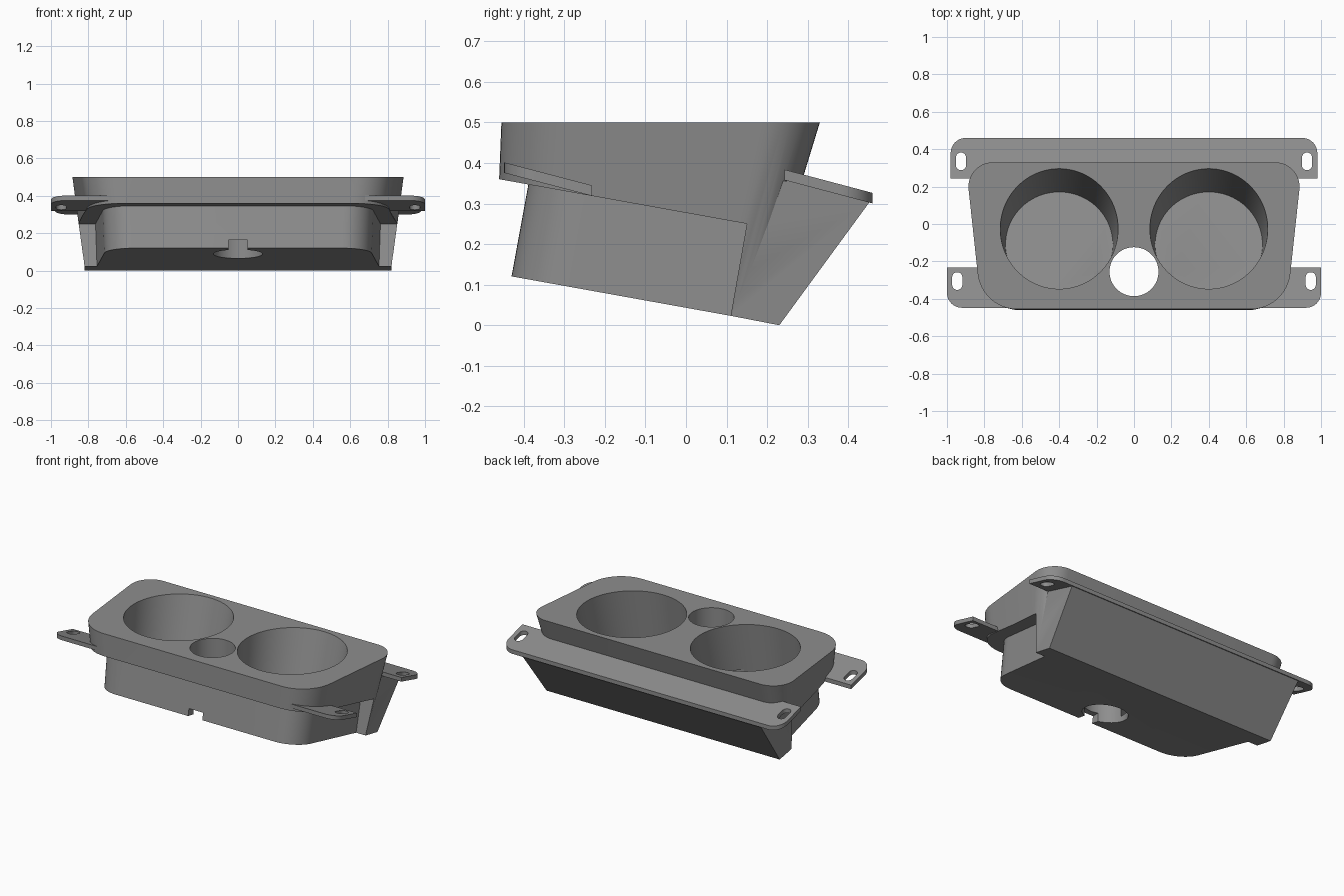
import bpy, bmesh, math
from mathutils import Vector

if "Cube" in bpy.data.objects:
    bpy.data.objects.remove(bpy.data.objects["Cube"])

grey = bpy.data.materials.new("plain grey")
grey.diffuse_color = (0.27, 0.27, 0.27, 1)
grey.use_nodes = True
grey.node_tree.nodes["Principled BSDF"].inputs["Base Color"].default_value = grey.diffuse_color


def fillet(corners, seg=12):
    """Round a polygon given as (x, y, radius) corners."""
    pts = []
    for i, (x, y, r) in enumerate(corners):
        p = Vector((x, y))
        if r == 0:
            pts.append(p)
            continue
        a = (Vector(corners[i - 1][:2]) - p).normalized()
        b = (Vector(corners[(i + 1) % len(corners)][:2]) - p).normalized()
        half = a.angle(b) / 2
        c = p + (a + b).normalized() * (r / math.sin(half))
        t1 = p + a * (r / math.tan(half)) - c
        t2 = p + b * (r / math.tan(half)) - c
        sweep = t1.angle_signed(t2)
        start = math.atan2(t1.y, t1.x)
        for k in range(seg + 1):
            w = start - sweep * k / seg
            pts.append(c + Vector((math.cos(w), math.sin(w))) * r)
    return pts


def loft(name, low, high):
    """Solid between two rings of 3D points."""
    bm = bmesh.new()
    a = [bm.verts.new(p) for p in low]
    b = [bm.verts.new(p) for p in high]
    n = len(a)
    bm.faces.new(a[::-1])
    bm.faces.new(b)
    for i in range(n):
        j = (i + 1) % n
        bm.faces.new((a[i], a[j], b[j], b[i]))
    bmesh.ops.recalc_face_normals(bm, faces=bm.faces)
    me = bpy.data.meshes.new(name)
    bm.to_mesh(me)
    bm.free()
    me.materials.append(grey)
    ob = bpy.data.objects.new(name, me)
    bpy.context.collection.objects.link(ob)
    return ob


def ring(loop, z):
    return [(p.x, p.y, z(p.y)) for p in loop]


def side_prism(name, profile, width):
    """Prism from a (y, z) side profile; width(z) is the half width."""
    return loft(name, [(-width(z), y, z) for y, z in profile],
                [(width(z), y, z) for y, z in profile])


def combine(ob, other, op):
    m = ob.modifiers.new(op, 'BOOLEAN')
    m.object, m.operation, m.solver = other, op, 'EXACT'
    bpy.context.view_layer.objects.active = ob
    bpy.ops.object.modifier_apply(modifier=m.name)
    bpy.data.objects.remove(other)


def trapezoid(back, back_w, back_r, front, front_w, front_r):
    return fillet([(back_w, back, back_r), (-back_w, back, back_r),
                   (-front_w, front, front_r), (front_w, front, front_r)])


def base(y):
    return 0.043 - 0.18 * y


def step(y):
    return 0.277 - 0.18 * y


# Main body, leaning back wall, with the overhanging step cut below
body = loft("holder_body",
            ring(trapezoid(0.18, 0.835, 0.09, -0.47, 0.75, 0.19), base),
            ring(trapezoid(0.33, 0.90, 0.13, -0.455, 0.815, 0.21), lambda y: 0.5))
combine(body, side_prism("step_cutter", [(-0.8, step(-0.8)), (0.15, 0.25), (0.11, 0.023),
                                         (0.10, -0.2), (-0.8, -0.2)], lambda z: 1.2), 'DIFFERENCE')

# Narrower lower tub
tub = loft("lower_tub",
           ring(trapezoid(0.14, 0.757, 0, -0.43, 0.70, 0.16), base),
           ring(trapezoid(0.18, 0.765, 0, -0.385, 0.71, 0.16), lambda y: step(y) + 0.02))
combine(body, tub, 'UNION')

# Rear wedge under the back flange
wedge = side_prism("rear_wedge", [(0.112, base(0.112)), (0.23, 0.0), (0.452, 0.303),
                                  (0.27, 0.355), (0.2, 0.355)], lambda z: 0.82 + 0.06 * z)
combine(body, wedge, 'UNION')

# Tapered, tilted cup wells
for s in (-1, 1):
    top, bottom = Vector((s * 0.4, -0.01, 0.6)), Vector((s * 0.4, -0.11, 0.1))
    bpy.ops.mesh.primitive_cone_add(vertices=96, radius1=0.287, radius2=0.322,
                                    depth=(top - bottom).length, location=(top + bottom) / 2,
                                    rotation=(-math.atan(0.2), 0, 0))
    combine(body, bpy.context.object, 'DIFFERENCE')

# Central through hole
bpy.ops.mesh.primitive_cylinder_add(vertices=64, radius=0.131, depth=2, location=(0, -0.255, 0.3))
combine(body, bpy.context.object, 'DIFFERENCE')


def box_cut(size, loc, turn=0):
    bpy.ops.mesh.primitive_cube_add(size=1, location=loc, rotation=(0, 0, turn))
    bpy.context.object.scale = size
    bpy.ops.object.transform_apply(location=False, rotation=False)
    combine(body, bpy.context.object, 'DIFFERENCE')


# Cable notch at the front and small windows into the wells
box_cut((0.1, 0.3, 0.165), (0, -0.40, 0.0825))
for s in (-1, 1):
    box_cut((0.16, 0.075, 0.075), (s * 0.14, -0.235, 0.165), -s * 0.45)


def flange(name, corners, top, slots):
    """Sloping plate with slotted holes."""
    loop = fillet(corners)
    ob = loft(name, ring(loop, lambda y: top(y) - 0.026), ring(loop, top))
    for x, y in slots:
        hole = fillet([(x + 0.027, y + 0.047, 0.026), (x - 0.027, y + 0.047, 0.026),
                       (x - 0.027, y - 0.047, 0.026), (x + 0.027, y - 0.047, 0.026)], 8)
        combine(ob, loft("slot", ring(hole, lambda y: 0), ring(hole, lambda y: 1)), 'DIFFERENCE')
    return ob


# Full-width rear flange
parts = [body]
parts.append(flange("rear_flange",
                    [(0.98, 0.46, 0.08), (-0.98, 0.46, 0.08), (-0.98, 0.243, 0), (-0.77, 0.243, 0),
                     (-0.72, 0.275, 0), (0.72, 0.275, 0), (0.77, 0.243, 0), (0.98, 0.243, 0)],
                    lambda y: 0.448 - 0.265 * y, [(-0.925, 0.335), (0.925, 0.335)]))

# Front mounting tabs
for s, side in ((-1, "left"), (1, "right")):
    parts.append(flange("front_tab_" + side,
                        [(s * 0.64, -0.448, 0), (s * 1.0, -0.448, 0.08),
                         (s * 1.0, -0.232, 0), (s * 0.74, -0.232, 0)],
                        lambda y: 0.284 - 0.262 * y, [(s * 0.945, -0.305)]))

# Smooth curves, sharp edges
for ob in parts:
    bpy.ops.object.select_all(action='DESELECT')
    ob.select_set(True)
    bpy.context.view_layer.objects.active = ob
    ob.data.materials.clear()
    ob.data.materials.append(grey)
    bpy.ops.object.shade_smooth_by_angle(angle=math.radians(25))
